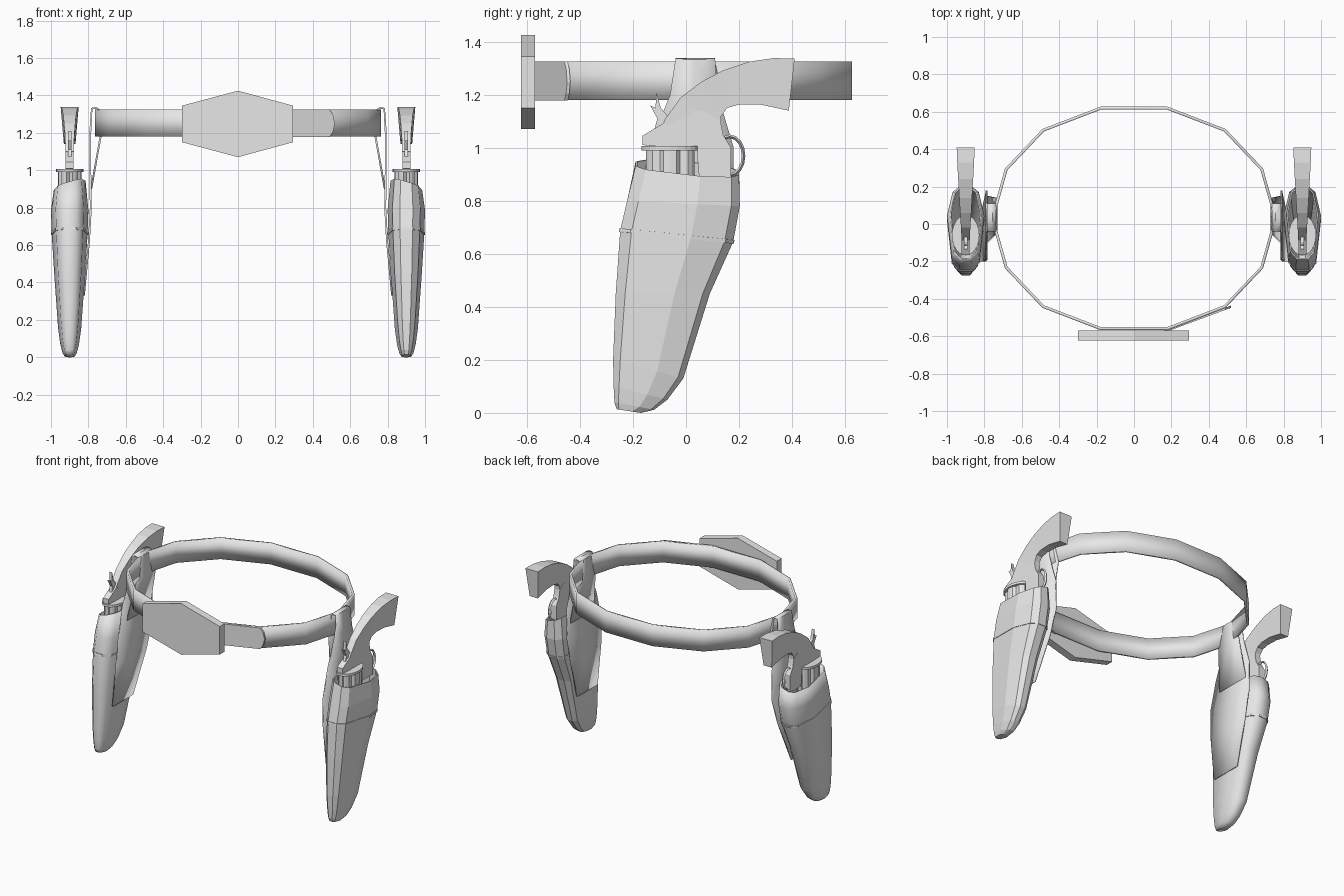
import bpy, bmesh, math

if "Cube" in bpy.data.objects:
    bpy.data.objects.remove(bpy.data.objects["Cube"], do_unlink=True)

grey = bpy.data.materials.new("plain grey")
grey.use_nodes = True
grey.diffuse_color = (0.8, 0.8, 0.8, 1)
grey.node_tree.nodes["Principled BSDF"].inputs["Base Color"].default_value = (0.8, 0.8, 0.8, 1)


def build(name, verts, faces, smooth=None, thick=0, offset=-1):
    """Make a mesh object, with optional wall thickness and smoothing angle."""
    mesh = bpy.data.meshes.new(name)
    mesh.from_pydata(verts, [], faces)
    bm = bmesh.new()
    bm.from_mesh(mesh)
    bmesh.ops.recalc_face_normals(bm, faces=bm.faces)
    bm.to_mesh(mesh)
    bm.free()
    mesh.materials.append(grey)
    ob = bpy.data.objects.new(name, mesh)
    bpy.context.collection.objects.link(ob)
    if thick:
        mod = ob.modifiers.new("thickness", 'SOLIDIFY')
        mod.thickness = thick
        mod.offset = offset
    if smooth:
        bpy.ops.object.select_all(action='DESELECT')
        ob.select_set(True)
        bpy.context.view_layer.objects.active = ob
        bpy.ops.object.shade_smooth_by_angle(angle=math.radians(smooth))
    return ob


def loft(name, rings, closed=True, caps=(True, True), **kw):
    """Join rows of points with quads."""
    n = len(rings[0])
    verts = [p for r in rings for p in r]
    faces = []
    for i in range(len(rings) - 1):
        for k in range(n if closed else n - 1):
            a, b = i * n + k, i * n + (k + 1) % n
            faces.append((a, b, b + n, a + n))
    if caps[0]:
        faces.append(tuple(range(n)))
    if caps[1]:
        faces.append(tuple(range(len(verts) - n, len(verts))))
    return build(name, verts, faces, **kw)


def plate(name, profile, x, half):
    """Side profile (y, z) extruded across x."""
    return loft(name, [[(x + d, y, z) for y, z in profile] for d in (-half, half)])


# Belt
quarter = [(0.18, 0.597), (0.49, 0.478), (0.69, 0.267), (0.765, 0)]
half = quarter + [(x, -y) for x, y in quarter[-2::-1]]
loop = half + [(-x, y) for x, y in half[::-1]]
loft("belt", [[(x, y + 0.03, z) for x, y in loop] for z in (1.18, 1.325)],
     caps=(False, False), smooth=30, thick=0.016)

# Overlapping belt end with a rounded tip
tip = [(0.15, 1.178), (0.49, 1.178), (0.508, 1.205), (0.518, 1.25),
       (0.508, 1.298), (0.49, 1.325), (0.15, 1.325)]
loft("belt_tip", [[(x, -0.64 + 0.37 * x + d, z) for x, z in tip] for d in (0, 0.012)])

# Hexagonal buckle
hexagon = [(-0.3, 1.15), (0, 1.07), (0.295, 1.15), (0.295, 1.345), (0, 1.425), (-0.3, 1.345)]
loft("buckle", [[(x, y, z) for x, z in hexagon] for y in (-0.622, -0.57)])

# Holster shape: half cross-section, and rings as front z, back z, front y, back y, half width
section = [(-1, 0.35), (-0.8, 0.75), (0.25, 1), (0.85, 0.7), (1, 0.3)]
holster_rings = [
    (0.915, 0.88, -0.19, 0.2, 0.085), (0.8, 0.78, -0.222, 0.203, 0.1),
    (0.69, 0.645, -0.248, 0.178, 0.096), (0.45, 0.45, -0.265, 0.09, 0.083),
    (0.2, 0.13, -0.275, -0.01, 0.062), (0.1, 0.05, -0.273, -0.07, 0.05),
    (0.04, 0.012, -0.27, -0.12, 0.038), (0.014, 0, -0.262, -0.17, 0.028)]


def holster_ring(s, spec, grow=0, rise=0):
    zf, zb, yf, yb, hw = spec
    outline = section + [(u, -w) for u, w in section[::-1]]
    mid, span = (yf + yb) / 2, (yb - yf) / 2 + grow
    return [(s * (0.9 + w * (hw + grow)), mid + u * span,
             zf + (zb - zf) * (u + 1) / 2 + rise * (1 - w) / 2) for u, w in outline]


# Hanger strap: x, z, front y, back y, from inside the belt, over it and down the holster
hanger = [(0.785, 0.9, -0.1, 0.15), (0.735, 1.18, -0.05, 0.14), (0.742, 1.322, -0.04, 0.11),
          (0.757, 1.333, -0.04, 0.11), (0.782, 1.33, -0.04, 0.11), (0.79, 1.2, -0.06, 0.12),
          (0.79, 1.0, -0.14, 0.18), (0.787, 0.8, -0.19, 0.18), (0.797, 0.62, -0.2, 0.13),
          (0.824, 0.33, -0.2, 0.02)]

# Grip stations: top y, top z, bottom y, bottom z, half width
grip = [(-0.085, 1.1, 0.08, 1.0, 0.022), (-0.02, 1.19, 0.13, 1.08, 0.025),
        (0.06, 1.25, 0.133, 1.12, 0.03), (0.14, 1.292, 0.155, 1.15, 0.034),
        (0.24, 1.325, 0.2, 1.163, 0.04), (0.33, 1.338, 0.28, 1.163, 0.045),
        (0.41, 1.337, 0.388, 1.14, 0.048)]

frame = [(-0.165, 1.01), (-0.165, 1.045), (-0.09, 1.09), (0, 1.18), (0.13, 1.1),
         (0.14, 1.05), (0.17, 1.0), (0.17, 0.88), (0.05, 0.88), (0.04, 1.0)]
hammer = [(-0.13, 1.03), (-0.108, 1.11), (-0.135, 1.16), (-0.115, 1.15), (-0.112, 1.21),
          (-0.095, 1.15), (-0.06, 1.11), (-0.08, 1.03)]
trigger = [(0.12, 1.03), (0.14, 1.03), (0.155, 0.97), (0.17, 0.93), (0.14, 0.95)]


def oval(x, y, z, rx, ry, flute=0, n=24):
    ring = []
    for k in range(n):
        a = math.tau * k / n
        r = 1 - flute * (k % 4 == 2)
        ring.append((x + rx * r * math.cos(a), y + ry * r * math.sin(a), z))
    return ring


for s, side in ((1, "left"), (-1, "right")):
    gx = s * 0.9
    angle = 20 if s > 0 else 70

    # Holster shell, faceted on the left and smooth on the right
    rings = [holster_ring(s, r, rise=0.05 if i == 0 else 0) for i, r in enumerate(holster_rings)]
    loft(side + "_holster", rings, caps=(False, True),
         smooth=None if s > 0 else angle, thick=0.008)

    # Seam welt around the holster
    welt = [(0.697, 0.652, -0.247, 0.179, 0.096), (0.683, 0.638, -0.249, 0.176, 0.0955)]
    loft(side + "_holster_seam", [holster_ring(s, w, grow=0.004) for w in welt],
         caps=(False, False), thick=0.008)

    # Hanger strap
    loft(side + "_hanger_strap",
         [[(s * x, y0, z), (s * x, (y0 + y1) / 2, z), (s * x, y1, z)] for x, z, y0, y1 in hanger],
         closed=False, caps=(False, False), smooth=30, thick=0.01, offset=0)

    # Curved grip, wider along its back edge
    loft(side + "_grip",
         [[(gx - w, yt, zt), (gx + w, yt, zt), (gx + 0.65 * w, yb, zb), (gx - 0.65 * w, yb, zb)]
          for yt, zt, yb, zb, w in grip])

    # Frame, hammer and trigger
    plate(side + "_frame", frame, gx, 0.021)
    plate(side + "_hammer", hammer, gx, 0.01)
    plate(side + "_trigger", trigger, gx, 0.006)

    # Fluted cylinder, recoil plate and barrel
    loft(side + "_cylinder", [oval(gx, -0.06, z, 0.062, 0.095, 0.2) for z in (0.72, 0.99)])
    loft(side + "_recoil_plate", [oval(gx, -0.06, z, 0.073, 0.108) for z in (0.99, 1.006)])
    loft(side + "_barrel", [oval(gx, -0.1, z, 0.028, 0.035, n=12) for z in (0.2, 0.72)])

    # Trigger guard ring
    guard = []
    for k in range(16):
        a = math.tau * k / 16
        guard.append([(gx + dx, 0.165 + (0.052 + d) * math.cos(a), 0.97 + (0.073 + d) * math.sin(a))
                      for dx, d in ((-0.01, 0), (0, 0.007), (0.01, 0), (0, -0.007))])
    loft(side + "_trigger_guard", guard + guard[:1], caps=(False, False))
